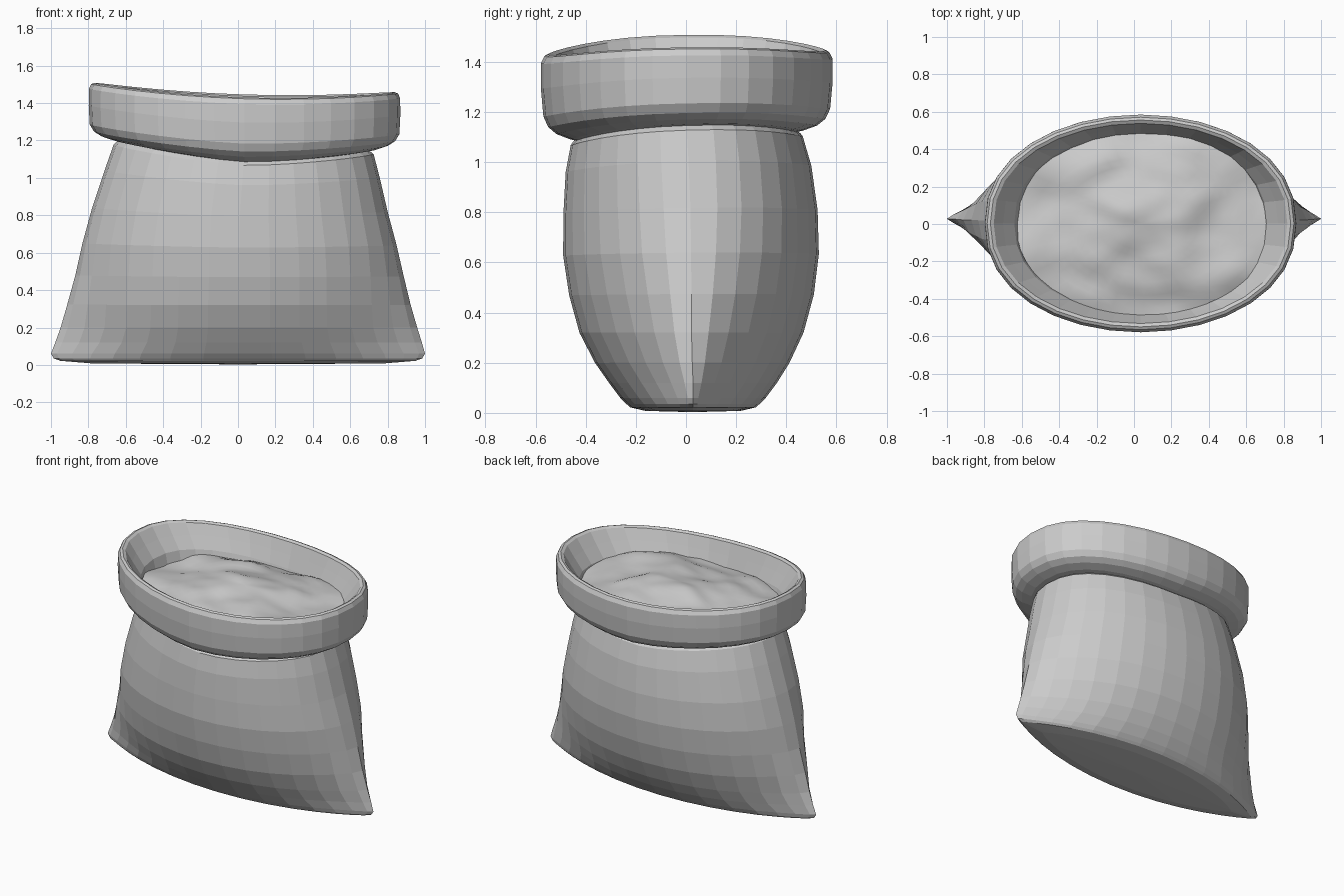
import bpy, bmesh
from math import sin, cos, pi, copysign
from mathutils import Vector, noise

if "Cube" in bpy.data.objects:
    bpy.data.objects.remove(bpy.data.objects["Cube"])


def ring_point(t, cx, a, cy, b, p=1.0, spur=0.0):
    """Ellipse point; p > 1 pinches the x ends, spur pulls out thin seam corners."""
    c, s = cos(t), sin(t)
    x = a * c + spur * copysign(abs(c) ** 12, c)
    return cx + x, cy + b * copysign(abs(s) ** p, s)


def neck_z(t):
    """Wavy height of the neck, lowest at the front."""
    c, s = cos(t), sin(t)
    return 1.095 + 0.07 * abs(c) ** 1.4 - 0.026 * c + 0.018 * s


def rim_z(t):
    return 1.438 + 0.045 * cos(t) ** 2 - 0.025 * cos(t) + 0.008 * sin(t)


def loft(name, rings, cap=None, smooth=False):
    """Skin a list of point rings; cap closes the first ring with a fan."""
    bm = bmesh.new()
    rows = [[bm.verts.new(p) for p in r] for r in rings]
    n = len(rows[0])
    for lo, hi in zip(rows, rows[1:]):
        for i in range(n):
            j = (i + 1) % n
            bm.faces.new((lo[i], lo[j], hi[j], hi[i]))
    if cap:
        tip = bm.verts.new(cap)
        for i in range(n):
            bm.faces.new((tip, rows[0][(i + 1) % n], rows[0][i]))
    for f in bm.faces:
        f.smooth = smooth
    me = bpy.data.meshes.new(name)
    bm.to_mesh(me)
    bm.free()
    ob = bpy.data.objects.new(name, me)
    bpy.context.collection.objects.link(ob)
    return ob


SEG = 32
ANGLES = [2 * pi * i / SEG for i in range(SEG)]

# Sack body: z, centre x, half width, centre y, half depth, corner pinch, corner spur
body = [
    (0.008, 0.00, 0.78, 0.028, 0.19, 1.65, 0),
    (0.022, 0.00, 0.93, 0.028, 0.25, 1.65, 0.02),
    (0.035, 0.00, 0.945, 0.028, 0.265, 1.65, 0.04),
    (0.060, 0.00, 0.93, 0.028, 0.29, 1.6, 0.07),
    (0.12, 0.003, 0.88, 0.028, 0.335, 1.4, 0.10),
    (0.20, 0.005, 0.85, 0.025, 0.388, 1.25, 0.103),
    (0.32, 0.005, 0.845, 0.022, 0.447, 1.15, 0.073),
    (0.47, 0.008, 0.838, 0.022, 0.488, 1.07, 0.04),
    (0.63, 0.008, 0.825, 0.020, 0.51, 1.0, 0.015),
    (0.80, 0.01, 0.785, 0.018, 0.507, 0.95, 0.005),
    (0.97, 0.022, 0.735, 0.010, 0.49, 0.92, 0),
    (1.08, 0.03, 0.695, 0.003, 0.463, 0.9, 0),
    (1.10, 0.03, 0.665, 0.0, 0.44, 0.9, 0),
]
rings = []
for z, cx, a, cy, b, p, spur in body:
    rings.append([(*ring_point(t, cx, a, cy, b, p, spur),
                   z + (neck_z(t) - 1.09) * (z / 1.09) ** 3) for t in ANGLES])
loft("sack_body", rings, cap=(0, 0.025, 0.003))

# Rolled cuff: height fraction neck to rim, half width, half depth
cuff = [
    (0.02, 0.66, 0.435), (0.04, 0.705, 0.465), (0.10, 0.765, 0.52),
    (0.18, 0.805, 0.553), (0.30, 0.828, 0.572), (0.62, 0.833, 0.582),
    (0.90, 0.832, 0.582), (0.98, 0.82, 0.568), (1.0, 0.803, 0.553),
    (0.97, 0.785, 0.535), (0.75, 0.735, 0.512), (0.50, 0.675, 0.485),
    (0.20, 0.65, 0.46),
]
rings = []
for f, a, b in cuff:
    ring = []
    for t in ANGLES:
        x, y = ring_point(t, 0.035, a, 0.003, b, 0.89)
        ring.append((x, y, neck_z(t) + f * (rim_z(t) - neck_z(t))))
    rings.append(ring)
loft("rolled_cuff", rings)

# Lumpy contents inside the opening
N, ROWS = 48, 14


def lump(x, y, r):
    bump = noise.noise(Vector((x * 3.2 + 4.1, y * 4.2 + 1.7, 0.5)))
    fine = noise.noise(Vector((x * 6 + 2.3, y * 8, 3.1)))
    return 1.28 + 0.07 * (1 - r * r) + 0.05 * bump + 0.02 * fine


rings = []
for k in range(1, ROWS + 1):
    r = k / ROWS
    ring = []
    for i in range(N):
        x, y = ring_point(2 * pi * i / N, 0.05, 0.68 * r, 0.003, 0.49 * r, 0.92)
        ring.append((x, y, lump(x, y, r)))
    rings.append(ring)
contents = loft("contents", rings, cap=(0.05, 0.003, lump(0.05, 0.003, 0)), smooth=True)

# Turn the contents to face up
bm = bmesh.new()
bm.from_mesh(contents.data)
bmesh.ops.recalc_face_normals(bm, faces=bm.faces)
if sum(f.normal.z for f in bm.faces) < 0:
    bmesh.ops.reverse_faces(bm, faces=bm.faces)
bm.to_mesh(contents.data)
bm.free()
